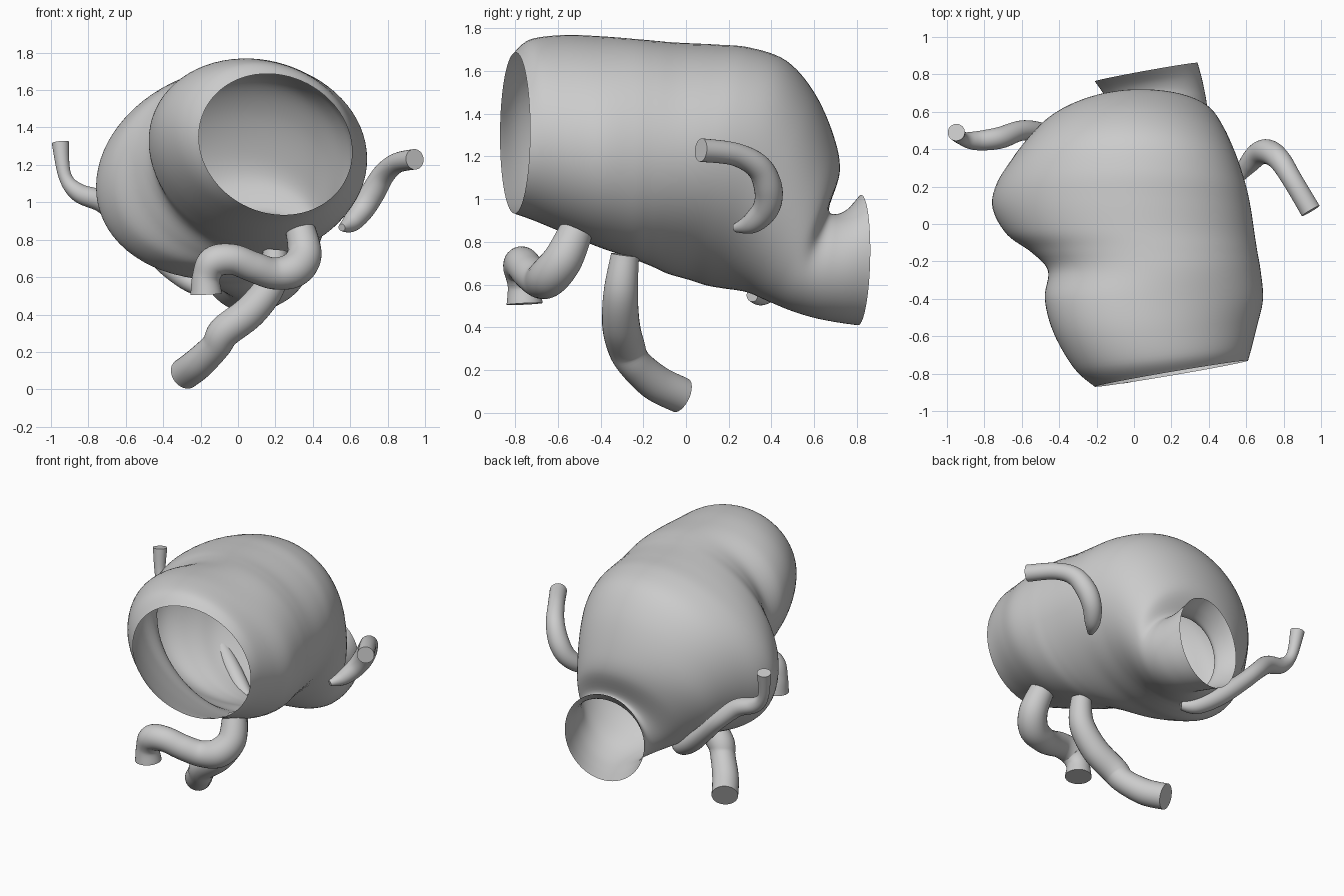
import bpy, bmesh, math
from mathutils import Vector

if "Cube" in bpy.data.objects:
    bpy.data.objects.remove(bpy.data.objects["Cube"])


def smooth_rows(rows, steps):
    """Catmull-Rom interpolation through rows of numbers."""
    out = []
    n = len(rows)
    for i in range(n - 1):
        p0, p1 = rows[max(i - 1, 0)], rows[i]
        p2, p3 = rows[i + 1], rows[min(i + 2, n - 1)]
        for s in range(steps):
            t = s / steps
            out.append([0.5 * (2 * b + (c - a) * t + (2 * a - 5 * b + 4 * c - d) * t * t
                               + (3 * b - a - 3 * c + d) * t ** 3)
                        for a, b, c, d in zip(p0, p1, p2, p3)])
    out.append(list(rows[-1]))
    return out


def skin(name, rings, caps):
    """Join rings of points into one smooth surface."""
    bm = bmesh.new()
    loops = [[bm.verts.new(p) for p in ring] for ring in rings]
    n = len(loops[0])
    for a, b in zip(loops, loops[1:]):
        for i in range(n):
            j = (i + 1) % n
            bm.faces.new((a[i], a[j], b[j], b[i]))
    if caps:
        bm.faces.new(loops[0])
        bm.faces.new(loops[-1])
    bmesh.ops.recalc_face_normals(bm, faces=bm.faces)
    mesh = bpy.data.meshes.new(name)
    bm.to_mesh(mesh)
    bm.free()
    obj = bpy.data.objects.new(name, mesh)
    bpy.context.collection.objects.link(obj)
    bpy.ops.object.select_all(action='DESELECT')
    obj.select_set(True)
    bpy.context.view_layer.objects.active = obj
    bpy.ops.object.shade_smooth_by_angle(angle=math.radians(50))
    return obj


def body_ring(row, n=72):
    """Tilted oval; the shear differs between its left and right side."""
    ty, tz, by, bz, x0, x1, left, right, yaw = row
    ring = []
    for i in range(n):
        a = 2 * math.pi * i / n
        c, s = math.cos(a), math.sin(a)
        dx = (x1 - x0) / 2 * c
        shear = right + (left - right) * (1 - c) / 2
        ring.append(((x0 + x1) / 2 + dx,
                     (ty + by) / 2 + (ty - by) / 2 * s + yaw * dx,
                     (tz + bz) / 2 + (tz - bz) / 2 * s + shear * dx))
    return ring


def limb(name, rows, n=28):
    """Round tube along x, y, z, radius rows, with flat ends."""
    pts = smooth_rows(rows, 7)
    pos = [Vector(p[:3]) for p in pts]
    rings, normal, old = [], None, None
    for i, p in enumerate(pos):
        tan = (pos[min(i + 1, len(pos) - 1)] - pos[max(i - 1, 0)]).normalized()
        if normal is None:
            normal = tan.orthogonal().normalized()
        else:
            normal = old.rotation_difference(tan) @ normal
        old = tan
        side = tan.cross(normal)
        rings.append([p + pts[i][3] * (math.cos(2 * math.pi * k / n) * normal
                                       + math.sin(2 * math.pi * k / n) * side)
                      for k in range(n)])
    return skin(name, rings, True)


# Hollow body, front half then rear half:
# top y, z, bottom y, z, left x, right x, left shear, right shear, yaw
front = [
    (-.79, 1.685, -.81, .935, -.21, .61, -.10, -.10, .17),
    (-.72, 1.745, -.71, .90, -.32, .63, -.11, -.10, .12),
    (-.57, 1.765, -.55, .835, -.43, .66, -.12, -.09, .04),
    (-.40, 1.76, -.40, .775, -.477, .69, -.11, -.06, 0),
    (-.24, 1.75, -.26, .725, -.46, .677, -.05, -.02, 0),
    (-.13, 1.74, -.17, .69, -.55, .66, .02, .02, 0),
    (-.02, 1.73, -.09, .655, -.68, .645, .08, .05, 0),
    (.14, 1.72, .02, .625, -.755, .625, .12, .08, 0),
]
rear = [
    (.30, 1.705, .10, .60, -.74, .60, .12, .10, 0),
    (.47, 1.645, .18, .585, -.66, .56, .09, .10, 0),
    (.60, 1.50, .24, .575, -.58, .52, .05, .08, 0),
    (.69, 1.30, .30, .56, -.49, .48, .02, .05, 0),
    (.72, 1.13, .39, .52, -.35, .44, 0, .02, 0),
    (.67, .96, .50, .475, -.20, .40, 0, 0, 0),
    (.70, .93, .60, .445, -.14, .385, 0, 0, .08),
    (.76, .955, .70, .425, -.16, .365, 0, 0, .15),
    (.82, 1.02, .805, .41, -.21, .34, 0, 0, .18),
]
skin("hollow_body", [body_ring(r) for r in smooth_rows(front + rear, 6)], False)

# Curled front leg
limb("front_leg", [
    (.335, -.515, .85, .08), (.355, -.575, .72, .092), (.30, -.64, .64, .095),
    (.19, -.68, .62, .085), (.08, -.73, .655, .082), (-.03, -.765, .695, .082),
    (-.13, -.77, .68, .085), (-.17, -.76, .60, .075), (-.17, -.755, .51, .085)])

# Standing leg
limb("standing_leg", [
    (.20, -.285, .74, .066), (.18, -.305, .57, .08), (.07, -.305, .42, .088),
    (-.07, -.28, .31, .088), (-.12, -.24, .23, .08), (-.21, -.14, .14, .085),
    (-.285, -.025, .083, .085)])

# Arms
limb("right_arm", [
    (.555, .23, .865, .02), (.605, .31, .89, .05), (.665, .375, .96, .062),
    (.72, .385, 1.05, .066), (.78, .34, 1.15, .06), (.85, .23, 1.21, .054),
    (.945, .07, 1.23, .055)])
limb("left_arm", [
    (-.13, .31, .55, .03), (-.22, .36, .56, .055), (-.35, .43, .645, .06),
    (-.49, .485, .775, .055), (-.60, .50, .89, .054), (-.72, .46, 1.0, .058),
    (-.85, .445, 1.05, .05), (-.925, .46, 1.14, .035), (-.95, .49, 1.32, .046)])
